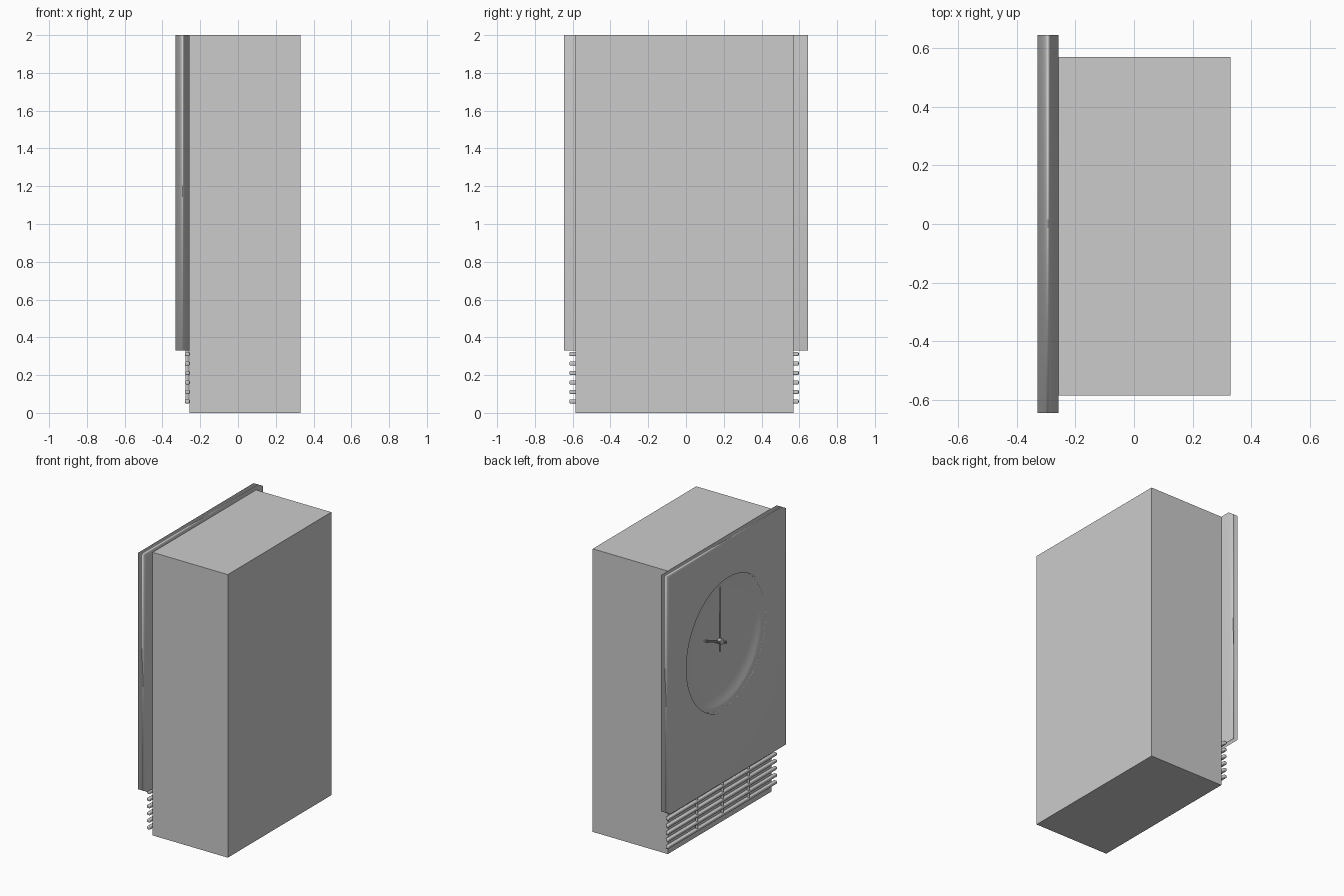
import bpy, math
from mathutils import Vector

if "Cube" in bpy.data.objects:
    bpy.data.objects.remove(bpy.data.objects["Cube"])

CY, CZ = 0.0, 1.29          # dial centre
R = 0.467                   # dial opening radius
FRONT, BACK = -0.33, -0.257  # panel faces


def smooth(ob):
    bpy.ops.object.select_all(action='DESELECT')
    ob.select_set(True)
    bpy.context.view_layer.objects.active = ob
    bpy.ops.object.shade_smooth_by_angle(angle=math.radians(35))


def box(name, x, y, z, bevel=0.0):
    bpy.ops.mesh.primitive_cube_add(
        size=1, location=((x[0] + x[1]) / 2, (y[0] + y[1]) / 2, (z[0] + z[1]) / 2))
    ob = bpy.context.object
    ob.name = name
    ob.scale = (x[1] - x[0], y[1] - y[0], z[1] - z[0])
    bpy.ops.object.transform_apply(location=False, rotation=False, scale=True)
    if bevel:
        m = ob.modifiers.new("bevel", 'BEVEL')
        m.width, m.segments = bevel, 3
        smooth(ob)
    return ob


def rod(name, a, b, r, sides=12):
    """Round bar from a to b."""
    a, b = Vector(a), Vector(b)
    bpy.ops.mesh.primitive_cylinder_add(vertices=sides, radius=r, depth=(b - a).length,
                                        location=(a + b) / 2)
    ob = bpy.context.object
    ob.name = name
    ob.rotation_euler = (b - a).to_track_quat('Z', 'Y').to_euler()
    smooth(ob)
    return ob


def lathe(name, rings, n=64):
    """Closed disc around the dial axis from (x, radius) rings, back to front."""
    verts, faces = [], []
    for x, r in rings:
        for i in range(n):
            t = 2 * math.pi * i / n
            verts.append((x, CY - r * math.cos(t), CZ + r * math.sin(t)))
    for k in range(len(rings) - 1):
        for i in range(n):
            j = (i + 1) % n
            faces.append((k * n + i, k * n + j, (k + 1) * n + j, (k + 1) * n + i))
    faces.append(tuple(reversed(range(n))))
    faces.append(tuple((len(rings) - 1) * n + i for i in range(n)))
    me = bpy.data.meshes.new(name)
    me.from_pydata(verts, [], faces)
    ob = bpy.data.objects.new(name, me)
    bpy.context.collection.objects.link(ob)
    smooth(ob)
    return ob


# main case
box("case", (BACK, 0.33), (-0.585, 0.57), (0, 2))

# front panel with the round dial opening
panel = box("front_panel", (FRONT, BACK), (-0.645, 0.645), (0.33, 2))
cutter = rod("dial_cutter", (-0.2, CY, CZ), (-0.4, CY, CZ), R, sides=64)
cutter.hide_render = True
cutter.hide_set(True)
cut = panel.modifiers.new("opening", 'BOOLEAN')
cut.operation, cut.object, cut.solver = 'DIFFERENCE', cutter, 'EXACT'
panel.modifiers.new("normals", 'WEIGHTED_NORMAL')
smooth(panel)

# recessed dial with a thin raised rim
lathe("dial", [(-0.25, R), (-0.272, R), (-0.272, R - 0.02), (-0.264, R - 0.035),
               (-0.261, 0.3), (-0.259, 0.1)])


# clock hands and hub
def hand(name, x, tip, tail, r):
    rod(name, (x, CY + tail[0], CZ + tail[1]), (x, CY + tip[0], CZ + tip[1]), r, sides=8)


hand("minute_hand", -0.268, (0, 0.38), (0, -0.07), 0.006)
hand("hour_hand", -0.273, (0.18, 0.07), (-0.06, -0.03), 0.007)
rod("hub", (-0.255, CY, CZ), (-0.282, CY, CZ), 0.02, sides=16)

# grille: horizontal bars with small spacers behind them
for i in range(6):
    z = 0.061 + 0.05 * i
    box(f"grille_bar_{i + 1}", (-0.281, BACK), (-0.617, 0.597), (z - 0.011, z + 0.011), bevel=0.006)
for i, y in enumerate((0.265, -0.02, -0.31)):
    rod(f"grille_spacer_{i + 1}", (-0.27, y, 0.06), (-0.27, y, 0.33), 0.009)
